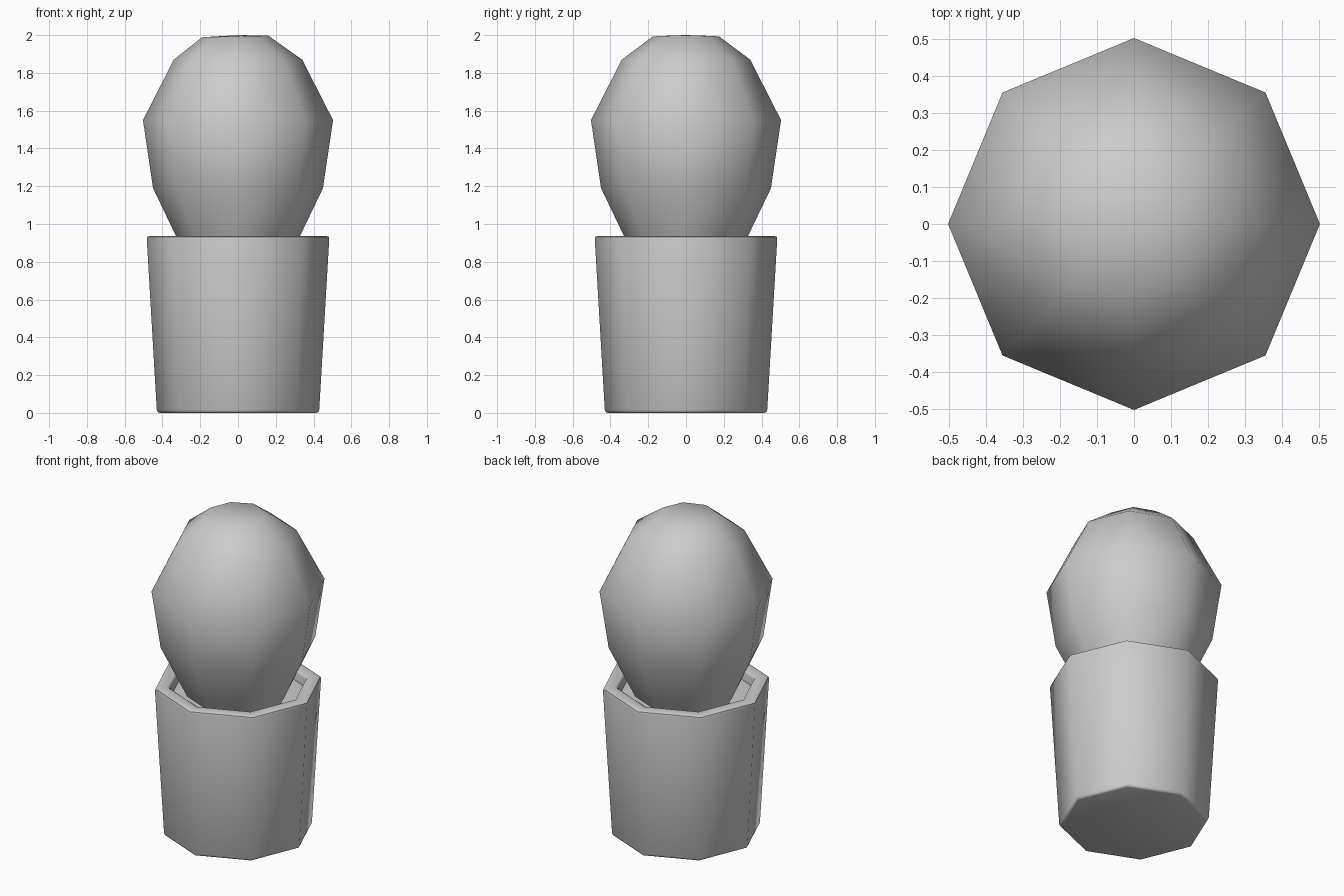
import bpy, bmesh, math

if "Cube" in bpy.data.objects:
    bpy.data.objects.remove(bpy.data.objects["Cube"])

SIDES = 8


def lathe(name, profile, angle):
    """Revolve (radius, z) points into an eight-sided part; radius 0 closes with a pole."""
    bm = bmesh.new()
    rings = []
    for r, z in profile:
        if r == 0:
            rings.append([bm.verts.new((0, 0, z))] * SIDES)
        else:
            rings.append([bm.verts.new((r * math.cos(i * math.tau / SIDES),
                                        r * math.sin(i * math.tau / SIDES), z))
                          for i in range(SIDES)])
    for a, b in zip(rings, rings[1:]):
        for i in range(SIDES):
            j = (i + 1) % SIDES
            bm.faces.new(list(dict.fromkeys((a[i], a[j], b[j], b[i]))))
    bmesh.ops.recalc_face_normals(bm, faces=bm.faces)
    mesh = bpy.data.meshes.new(name)
    bm.to_mesh(mesh)
    bm.free()
    obj = bpy.data.objects.new(name, mesh)
    bpy.context.collection.objects.link(obj)
    bpy.ops.object.select_all(action='DESELECT')
    obj.select_set(True)
    bpy.context.view_layer.objects.active = obj
    bpy.ops.object.shade_smooth_by_angle(angle=math.radians(angle))
    return obj


# Tapered pot with softened base and rim, and a recessed soil surface
pot = lathe("pot", [
    (0, 0), (0.415, 0), (0.425, 0.004), (0.43, 0.015),
    (0.483, 0.92), (0.48, 0.932), (0.468, 0.937),
    (0.412, 0.937), (0.402, 0.932), (0.397, 0.92),
    (0.394, 0.87), (0, 0.87)], 50)

# Bulbous cactus body, rooted below the soil
cactus = lathe("cactus_body", [
    (0, 0.8), (0.26, 0.8), (0.33, 0.94), (0.45, 1.19), (0.503, 1.55),
    (0.34, 1.87), (0.175, 1.993), (0, 2.0)], 60)
# The crown ring leans very slightly to the left
for v in cactus.data.vertices:
    if 1.98 < v.co.z < 1.999:
        v.co.z += 0.025 * v.co.x
        v.co.x -= 0.015
